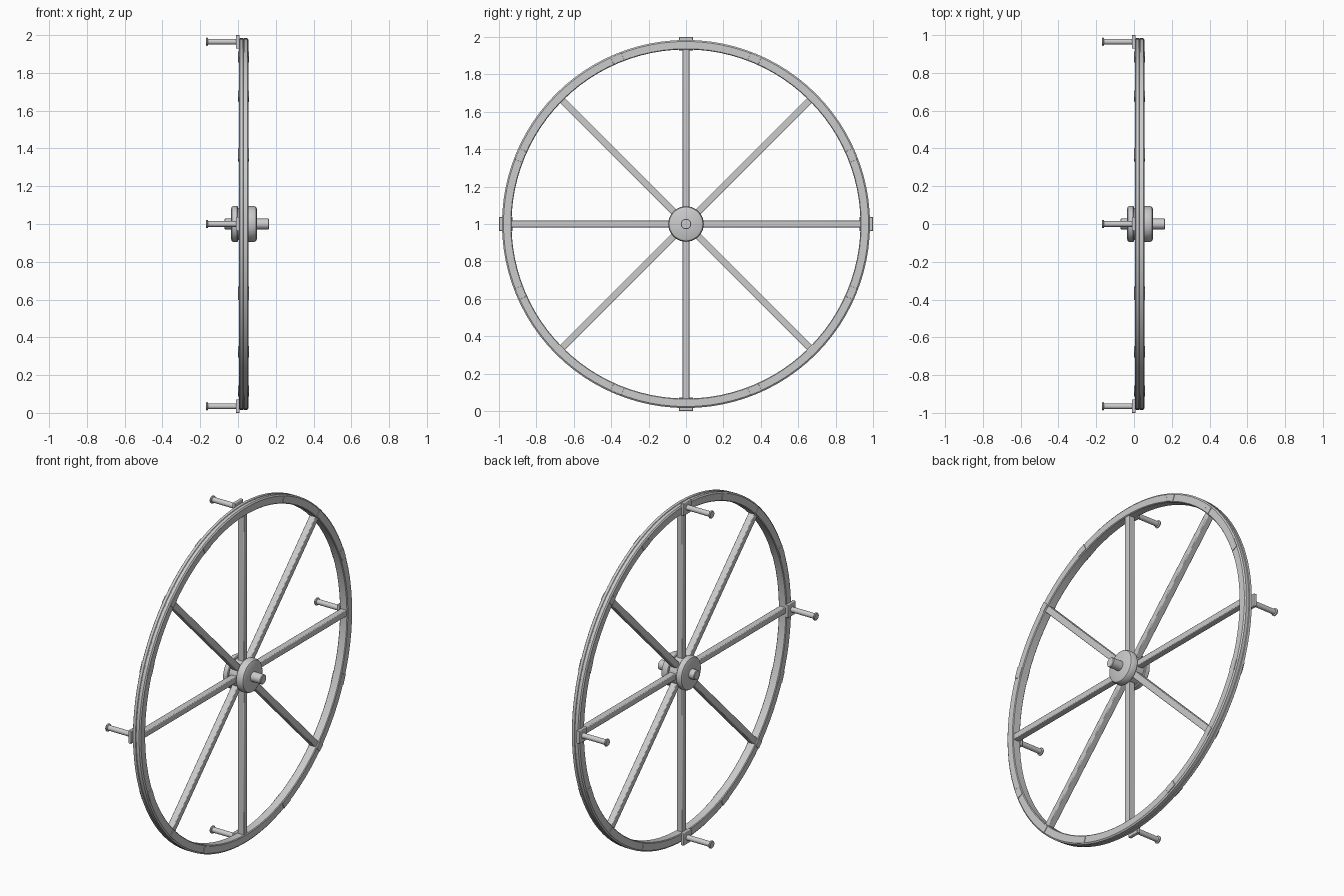
import bpy, bmesh
from math import pi, radians
from mathutils import Matrix, Vector

if "Cube" in bpy.data.objects:
    bpy.data.objects.remove(bpy.data.objects["Cube"])

CENTER = Vector((0, 0, 1))

def finish(name, bm, bevel=0, angle=0.0):
    """Turn a wheel-space bmesh into an object, rotated about the axle."""
    bmesh.ops.recalc_face_normals(bm, faces=bm.faces)
    me = bpy.data.meshes.new(name)
    bm.transform(Matrix.Translation(CENTER) @ Matrix.Rotation(angle, 4, 'X'))
    bm.to_mesh(me)
    bm.free()
    ob = bpy.data.objects.new(name, me)
    bpy.context.collection.objects.link(ob)
    if bevel:
        m = ob.modifiers.new("bevel", 'BEVEL')
        m.width = bevel
        m.segments = 2
    bpy.ops.object.select_all(action='DESELECT')
    ob.select_set(True)
    bpy.context.view_layer.objects.active = ob
    bpy.ops.object.shade_smooth_by_angle(angle=radians(30))
    return ob

def lathe(name, profile, segs, closed=False, offset=0.0, angle=0.0):
    """Revolve (x, radius) points about the x axis."""
    bm = bmesh.new()
    vs = [bm.verts.new((x, 0, r)) for x, r in profile]
    es = [bm.edges.new(p) for p in zip(vs, vs[1:])]
    if closed:
        es.append(bm.edges.new((vs[-1], vs[0])))
    bmesh.ops.spin(bm, geom=vs + es, cent=(0, 0, 0), axis=(1, 0, 0),
                   angle=2 * pi, steps=segs, use_duplicate=False)
    bmesh.ops.remove_doubles(bm, verts=bm.verts, dist=1e-5)
    bm.transform(Matrix.Translation((0, 0, offset)))
    return finish(name, bm, angle=angle)

def box(name, x0, x1, width, r0, r1, angle, bevel):
    """Box pointing outwards along the radius at the given angle."""
    bm = bmesh.new()
    bmesh.ops.create_cube(bm, size=1)
    bm.transform(Matrix.Translation(((x0 + x1) / 2, 0, (r0 + r1) / 2)) @
                 Matrix.Diagonal((x1 - x0, width, r1 - r0, 1)))
    return finish(name, bm, bevel, angle)

# Rim with chamfered edges and a shallow centre groove
lathe("rim", [(0.004, 0.937), (0.008, 0.933), (0.051, 0.933), (0.055, 0.937),
              (0.055, 0.976), (0.049, 0.984), (0.033, 0.984), (0.031, 0.981),
              (0.028, 0.981), (0.026, 0.984), (0.010, 0.984), (0.004, 0.976)],
      96, closed=True)

# Hub: two rounded flanges and a drum between them
lathe("hub", [(-0.037, 0), (-0.037, 0.080), (-0.033, 0.090), (-0.025, 0.095),
              (-0.004, 0.095), (0.0, 0.091), (0.0, 0.084), (0.052, 0.084),
              (0.052, 0.091), (0.056, 0.095), (0.085, 0.095), (0.095, 0.090),
              (0.100, 0.080), (0.100, 0)], 48)

# Axle
lathe("axle", [(-0.072, 0), (-0.072, 0.025), (-0.069, 0.028), (0.162, 0.028),
               (0.165, 0.025), (0.165, 0)], 32)

# Eight spokes
for i in range(8):
    box("spoke", 0.010, 0.049, 0.036, 0.06, 0.940, i * pi / 4, 0.004)

# Joint plates on both faces of the rim
for i in range(16):
    a = i * pi / 8
    w = 0.045 if i % 2 == 0 else 0.062
    for x0, x1 in ((0.001, 0.008), (0.051, 0.058)):
        if i % 4:
            box("joint_plate", x0, x1, w, 0.937, 0.977, a, 0.001)

# Four brackets with handle pegs
for i in range(4):
    a = i * pi / 2
    box("peg_bracket", -0.011, 0.009, 0.075, 0.928, 1.0, a, 0.003)
    lathe("handle_peg", [(-0.170, 0), (-0.170, 0.019), (-0.167, 0.022),
                         (-0.161, 0.022), (-0.158, 0.015), (-0.005, 0.015),
                         (-0.005, 0)], 24, offset=0.965, angle=a)
